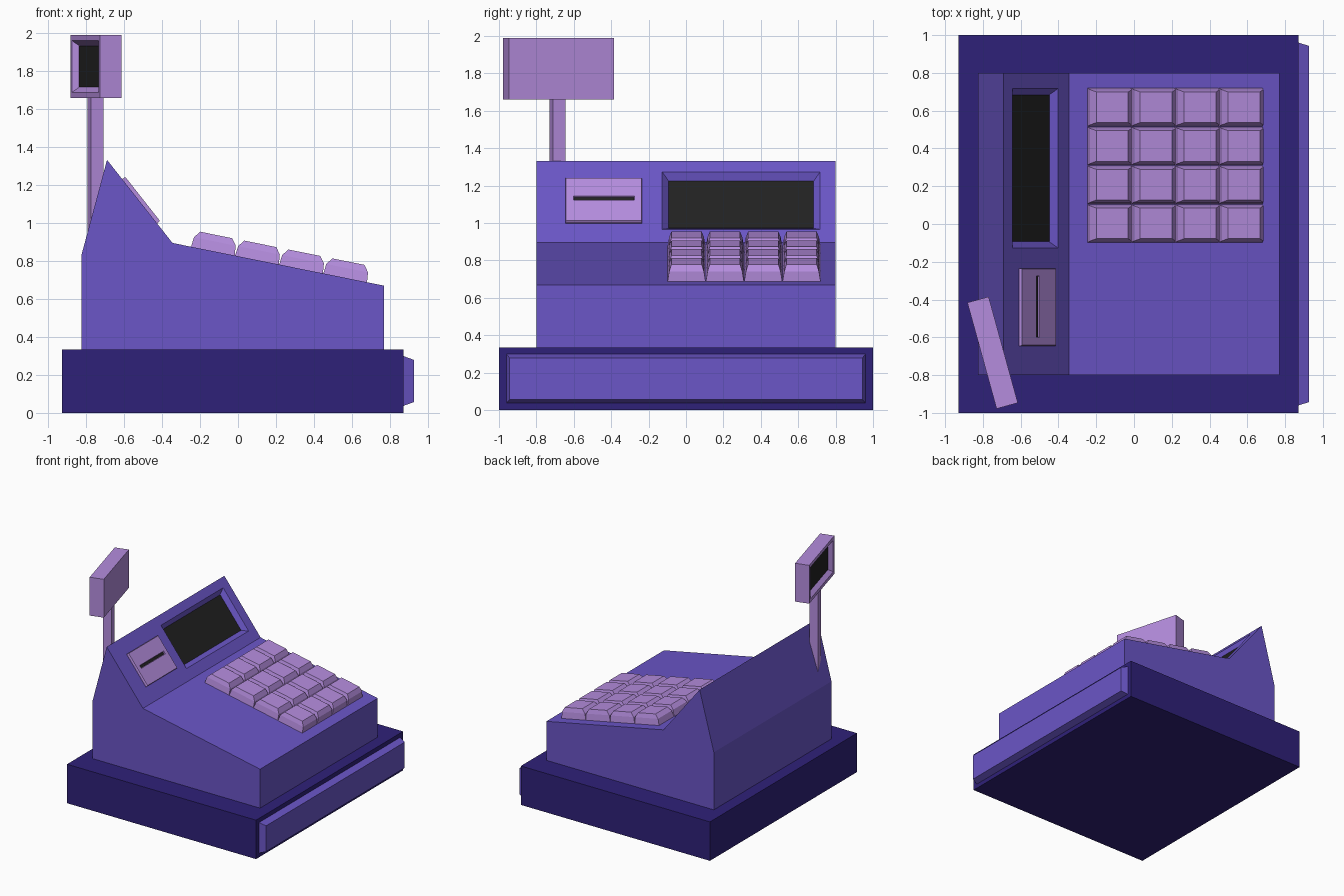
import bpy, bmesh, math
from mathutils import Matrix

if "Cube" in bpy.data.objects:
    bpy.data.objects.remove(bpy.data.objects["Cube"])


def material(name, rgb):
    m = bpy.data.materials.new(name)
    m.diffuse_color = (*rgb, 1)
    m.use_nodes = True
    m.node_tree.nodes["Principled BSDF"].inputs["Base Color"].default_value = m.diffuse_color
    return m


INDIGO = material("dark indigo", (0.028, 0.015, 0.19))
VIOLET = material("violet", (0.145, 0.092, 0.57))
LILAC = material("lilac", (0.46, 0.265, 0.73))
BLACK = material("screen black", (0.016, 0.016, 0.016))


def finish(name, bm, mat):
    bmesh.ops.recalc_face_normals(bm, faces=bm.faces[:])
    me = bpy.data.meshes.new(name)
    bm.to_mesh(me)
    bm.free()
    me.materials.append(mat)
    ob = bpy.data.objects.new(name, me)
    bpy.context.collection.objects.link(ob)
    return ob


def stack(name, frame, rings, mat):
    """Rectangular rings (width, depth, height) joined into a solid in a local frame."""
    bm = bmesh.new()
    loops = [[bm.verts.new(frame @ Matrix.Translation((sx * w / 2, sy * d / 2, h)).translation)
              for sx, sy in ((-1, -1), (1, -1), (1, 1), (-1, 1))] for w, d, h in rings]
    bm.faces.new(loops[0])
    bm.faces.new(loops[-1])
    for a, b in zip(loops, loops[1:]):
        for i in range(4):
            j = (i + 1) % 4
            bm.faces.new((a[i], a[j], b[j], b[i]))
    return finish(name, bm, mat)


def recess(target, name, frame, outer, inner, depth):
    """Cut a sloping-sided recess into target and lay a black plate on its floor."""
    cutter = stack("cutter", frame, [(*inner, -depth), (*outer, 0), (*outer, 0.05)], VIOLET)
    cutter.hide_render = True
    mod = target.modifiers.new("recess", "BOOLEAN")
    mod.operation, mod.solver, mod.object = "DIFFERENCE", "EXACT", cutter
    bpy.context.view_layer.objects.active = target
    bpy.ops.object.modifier_apply(modifier=mod.name)
    bpy.data.objects.remove(cutter)
    stack(name, frame, [(*inner, -depth - 0.002), (*inner, -depth + 0.003)], BLACK)


def place(x, y, z, tilt=0.0, turn=0.0):
    return (Matrix.Translation((x, y, z)) @ Matrix.Rotation(turn, 4, "Z")
            @ Matrix.Rotation(tilt, 4, "Y"))


# Base and cash drawer
stack("base", place(-0.028, 0, 0), [(1.8, 2, 0), (1.8, 2, 0.335)], INDIGO)
stack("cash_drawer", place(0.872, 0, 0.168, math.pi / 2),
      [(0.262, 1.92, -0.01), (0.262, 1.92, 0), (0.222, 1.885, 0.055)], VIOLET)

# Body from a side profile
profile = [(-0.825, 0.33), (-0.825, 0.83), (-0.69, 1.333),
           (-0.345, 0.895), (0.77, 0.67), (0.77, 0.33)]
bm = bmesh.new()
face = bm.faces.new([bm.verts.new((x, -0.8, z)) for x, z in profile])
ext = bmesh.ops.extrude_face_region(bm, geom=[face])["geom"]
bmesh.ops.translate(bm, vec=(0, 1.6, 0), verts=[v for v in ext if isinstance(v, bmesh.types.BMVert)])
body = finish("body", bm, VIOLET)

# Cashier screen sunk into the steep panel
panel = place(-0.69, 0, 1.333, math.atan2(0.438, 0.345))
recess(body, "cashier_screen", panel @ Matrix.Translation((0.271, 0.295, 0)),
       (0.392, 0.845), (0.322, 0.775), 0.036)

# Receipt printer plate with slot
printer = panel @ Matrix.Translation((0.278, -0.44, 0))
plate = stack("receipt_printer", printer,
              [(0.297, 0.41, -0.01), (0.297, 0.41, 0.012), (0.29, 0.402, 0.02)], LILAC)
recess(plate, "receipt_slot", panel @ Matrix.Translation((0.27, -0.438, 0.02)),
       (0.026, 0.325), (0.02, 0.32), 0.012)

# Keypad, four by four, on the shallow slope
deck = place(-0.345, 0, 0.895, math.atan2(0.225, 1.115))
for i in range(4):
    for j in range(4):
        stack(f"key_{i}_{j}", deck @ Matrix.Translation((0.217 + i * 0.237, 0.003 + j * 0.205, 0)),
              [(0.235, 0.203, -0.01), (0.235, 0.203, 0), (0.224, 0.186, 0.052),
               (0.172, 0.162, 0.087)], LILAC)

# Customer display on a pole
TURN = math.radians(15.4)
stack("display_pole", place(-0.75, -0.687, 0, turn=TURN),
      [(0.068, 0.068, 0.9), (0.068, 0.068, 1.68)], LILAC)
back = place(-0.805, -0.697, 1.825, -math.pi / 2, TURN)
head = stack("customer_display", back, [(0.33, 0.583, -0.117), (0.33, 0.583, 0)], LILAC)
recess(head, "customer_screen", back, (0.272, 0.53), (0.216, 0.48), 0.036)
